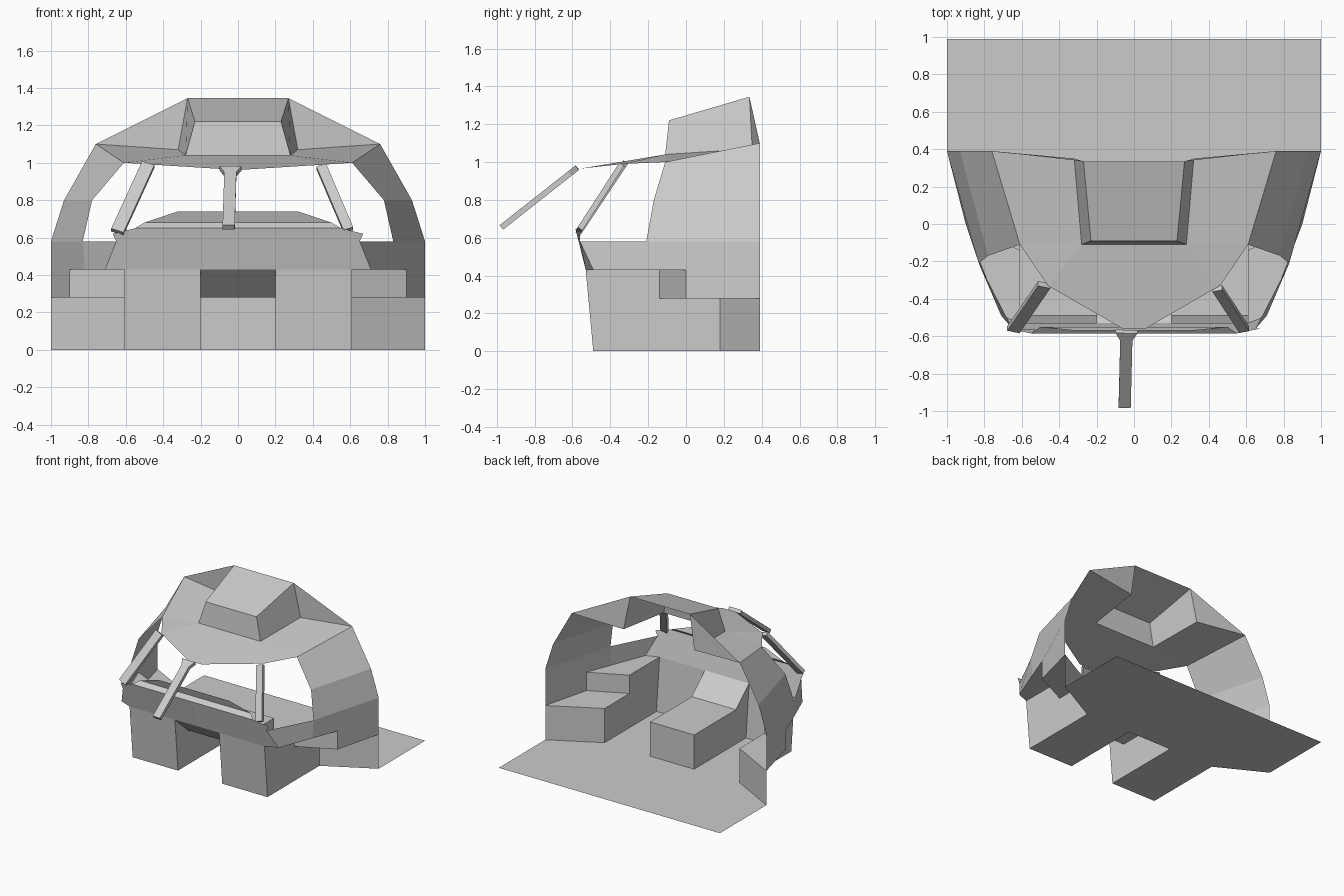
import bpy
from mathutils import Vector

if "Cube" in bpy.data.objects:
    bpy.data.objects.remove(bpy.data.objects["Cube"])


def shell(name, faces, mirror=True):
    """Flat-faced open shell from polygons given by corner points."""
    verts, index, polys = [], {}, []
    for face in faces:
        for p in face:
            if p not in index:
                index[p] = len(verts)
                verts.append(p)
        polys.append([index[p] for p in face])
    mesh = bpy.data.meshes.new(name)
    mesh.from_pydata(verts, [], polys)
    mesh.update()
    obj = bpy.data.objects.new(name, mesh)
    bpy.context.collection.objects.link(obj)
    if mirror:
        obj.modifiers.new("Mirror", 'MIRROR')
    return obj


def strip(a, b):
    """Quads joining two matching rows of points."""
    return [(a[i], a[i + 1], b[i + 1], b[i]) for i in range(len(a) - 1)]


def bar(name, start, end, width, depth, flare=1.0):
    """Rectangular bar, optionally widened at its upper end."""
    s, e = Vector(start), Vector(end)
    d = (e - s).normalized()
    side = (Vector((1, 0, 0)) - d * d.x).normalized()
    up = d.cross(side)

    def ring(c, w):
        return [tuple(c + side * i * w / 2 + up * j * depth / 2)
                for i, j in ((-1, -1), (1, -1), (1, 1), (-1, 1), (-1, -1))]
    rings = [ring(s, width * flare), ring(s.lerp(e, 0.1), width), ring(e, width)]
    faces = strip(rings[0], rings[1]) + strip(rings[1], rings[2])
    faces += [tuple(rings[0][:4]), tuple(rings[2][:4])]
    return shell(name, faces, False)


# Shared corners of the cabin half
rear_foot, rear_sill = (1, .39, .28), (1, .39, .58)
rear_top, post_top = (.76, .39, 1.1), (.61, -.11, 1.0)
sill, sill_low = (.83, -.21, .58), (.82, -.21, .43)
step_hi, step_lo = (.9, 0, .43), (.9, 0, .28)
corner, corner_low = (.65, -.56, .58), (.71, -.49, .43)
wall_top = (.61, -.53, .43)

# Floor with two footwells and a gap under the centre console
shell("floor", [
    ((0, .99, 0), (1, .99, 0), (1, .39, 0), (.61, .18, 0), (.2, .18, 0), (0, .18, 0)),
    ((.2, .18, 0), (.61, .18, 0), (.61, -.49, 0), (.2, -.49, 0))])

# Side consoles: angled rear face, inner wall, two-level top
shell("side_console", [
    ((1, .39, 0), (.61, .18, 0), (.61, .18, .28), rear_foot),
    ((.61, .18, 0), (.61, -.14, 0), (.61, -.14, .28), (.61, .18, .28)),
    ((.61, -.14, 0), (.61, -.49, 0), wall_top, (.61, -.14, .43)),
    ((.61, .18, .28), rear_foot, step_lo, (.61, -.14, .28)),
    ((.61, -.14, .28), step_lo, step_hi, (.61, -.14, .43)),
    ((.61, -.14, .43), step_hi, sill_low, corner_low, wall_top)])

# Footwell front walls
shell("footwell_wall", [((.2, -.49, 0), (.61, -.49, 0), wall_top, (.2, -.53, .43))])

# Centre console rising to the nose
profile = [(.18, 0), (.18, .28), (-.36, .28), (-.53, .43)]
shell("centre_console",
      strip([(0, y, z) for y, z in profile], [(.2, y, z) for y, z in profile])
      + [tuple((.2, y, z) for y, z in profile) + ((.2, -.49, 0),)])

# Hull sides and window posts
shell("hull_side", [
    (rear_foot, rear_sill, sill, sill_low, step_hi, step_lo),
    (sill, corner, corner_low, sill_low)]
    + strip([rear_sill, (.93, .39, .8), rear_top],
            [sill, (.78, -.17, .8), post_top]))

# Nose panel and raised glare shield
shell("nose", [
    (corner_low, corner, (.67, -.56, .62), (.55, -.585, .65), (0, -.585, .65),
     (0, -.53, .43), wall_top)])
shell("glare_shield", strip(
    [(0, -.585, .65), (0, -.55, .68), (0, -.57, .74)],
    [(.55, -.585, .65), (.5, -.55, .68), (.32, -.57, .74)]))

# Roof with open overhead box
lip, brow = (.06, -.56, .965), (.46, -.33, .99)
b0, b1 = (.28, -.11, 1.04), (.32, .35, 1.07)
t0, t1 = (.23, -.09, 1.22), (.27, .335, 1.345)
mid = lambda p: (0, p[1], p[2])
shell("roof", [
    (mid(lip), lip, brow, b0, mid(b0)),
    (brow, post_top, b0),
    (post_top, rear_top, b1, b0),
    (mid(b0), b0, t0, mid(t0)),
    (mid(t0), t0, t1, mid(t1)),
    (b0, b1, t1, t0),
    (b1, rear_top, t1)])

# Windscreen bars
bar("centre_bar", (-.04, -.575, .97), (-.05, -.975, .655), .065, .03, 1.8)
bar("left_bar", (-.48, -.325, .99), (-.645, -.565, .63), .07, .03)
bar("right_bar", (.445, -.345, .98), (.59, -.565, .64), .055, .03)
